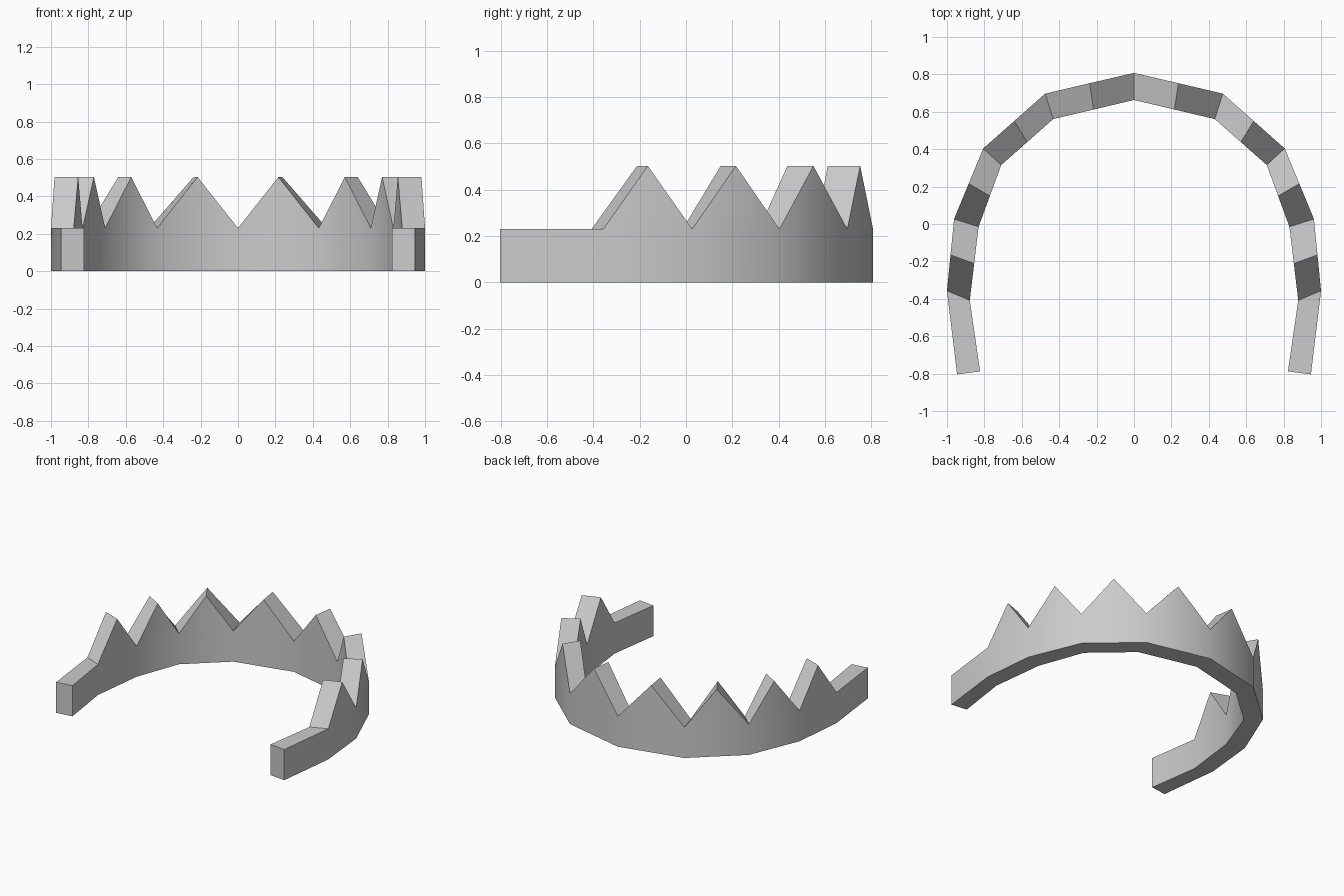
import bpy, bmesh, math

if "Cube" in bpy.data.objects:
    bpy.data.objects.remove(bpy.data.objects["Cube"])

BAND, PEAK = 0.23, 0.503

# Right half of the band in plan, from the middle of the arch to the open end
outer = [(0, 0.808), (0.475, 0.697), (0.806, 0.404), (0.962, 0.027), (1.0, -0.357), (0.946, -0.804)]
inner = [(0, 0.663), (0.432, 0.561), (0.710, 0.315), (0.831, -0.015), (0.878, -0.408), (0.823, -0.788)]


def full(half):
    """Mirror a half path into the whole arch."""
    return [(-x, y) for x, y in half[:0:-1]] + half


def rails(bm, path):
    """Bottom verts, and top rail verts with a peak between each tooth's ends."""
    n = len(path) - 1
    bottom = [bm.verts.new((x, y, 0)) for x, y in path]
    top = [[] for _ in range(n)]
    corners = [bm.verts.new((x, y, BAND)) for x, y in path]
    for i in range(n):
        top[i] = [corners[i], corners[i + 1]]
        if 0 < i < n - 1:  # the end segments carry no tooth
            (ax, ay), (bx, by) = path[i], path[i + 1]
            peak = bm.verts.new(((ax + bx) / 2, (ay + by) / 2, PEAK))
            top[i].insert(1, peak)
    return bottom, top


bm = bmesh.new()
ob, ot = rails(bm, full(outer))
ib, it = rails(bm, full(inner))
for i in range(len(ot)):
    # outer wall, inner wall, underside
    bm.faces.new([ob[i], ob[i + 1]] + ot[i][::-1])
    bm.faces.new([ib[i + 1], ib[i]] + it[i])
    bm.faces.new([ob[i], ib[i], ib[i + 1], ob[i + 1]])
    # tooth flanks or flat top
    for k in range(len(ot[i]) - 1):
        bm.faces.new([ot[i][k], ot[i][k + 1], it[i][k + 1], it[i][k]])
# end caps
bm.faces.new([ob[0], ot[0][0], it[0][0], ib[0]])
bm.faces.new([ob[-1], ib[-1], it[-1][-1], ot[-1][-1]])
bmesh.ops.recalc_face_normals(bm, faces=bm.faces)

mesh = bpy.data.meshes.new("toothed_band")
bm.to_mesh(mesh)
bm.free()
band = bpy.data.objects.new("toothed_band", mesh)
bpy.context.collection.objects.link(band)

# Smooth walls, sharp rims and teeth
bpy.context.view_layer.objects.active = band
band.select_set(True)
bpy.ops.object.shade_smooth_by_angle(angle=math.radians(32))
